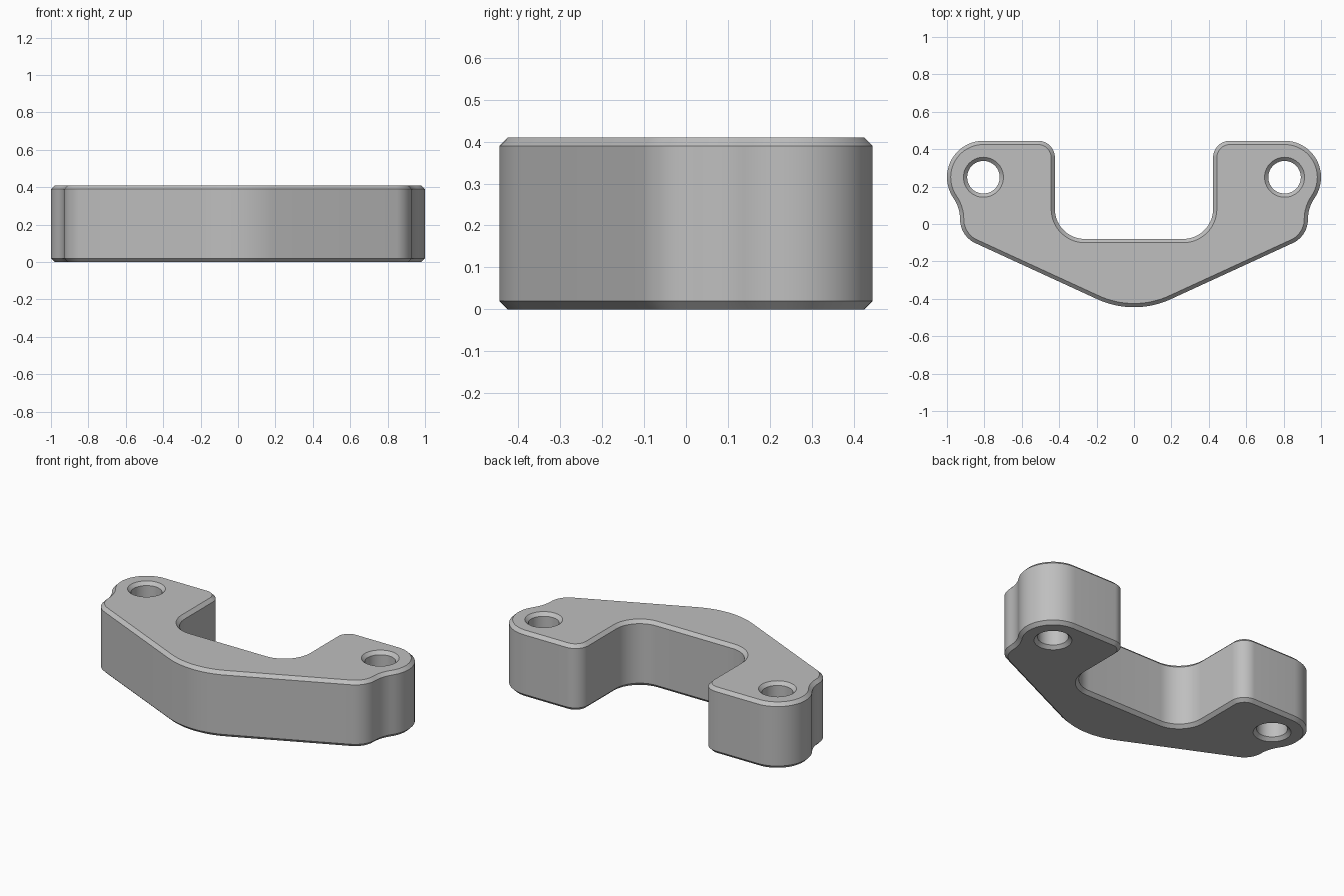
import bpy
import bmesh
from math import radians, cos, sin, atan2, degrees, hypot

cube = bpy.data.objects.get("Cube")
if cube:
    bpy.data.objects.remove(cube, do_unlink=True)

HEIGHT, CHAMFER = 0.41, 0.02
LOBE_X, LOBE_Y, LOBE_R = 0.805, 0.25, 0.195
HOLE_R = 0.107
WAIST_X, WAIST_Y, WAIST_R = 1.13, 0.025, 0.2
WAIST_ANGLE = degrees(atan2(LOBE_Y - WAIST_Y, LOBE_X - WAIST_X))

# Half outline as tangent arcs: centre x, y, radius, start, end, convex
ARCS = [
    (0, 0.025, 0.47, -90, -65, True),                              # nose
    (0.79, 0.025, 0.14, -65, 0, True),                             # shoulder
    (WAIST_X, WAIST_Y, WAIST_R, 180, WAIST_ANGLE, False),          # waist
    (LOBE_X, LOBE_Y, LOBE_R, WAIST_ANGLE - 180, 90, True),         # lobe
    (0.513, 0.355, 0.09, 90, 180, True),                           # arm corner
    (0.263, 0.08, 0.16, 0, -90, False),                            # notch fillet
]


def arc(cx, cy, r, start, end, steps):
    angles = [radians(start + (end - start) * i / steps) for i in range(steps + 1)]
    return [(cx + r * cos(a), cy + r * sin(a)) for a in angles]


def outline(inset):
    """Full mirrored outline, moved inwards by inset."""
    half = []
    for cx, cy, r, start, end, convex in ARCS:
        steps = max(8, round(abs(end - start) / 6))
        for p in arc(cx, cy, r - inset if convex else r + inset, start, end, steps):
            if not half or hypot(p[0] - half[-1][0], p[1] - half[-1][1]) > 0.003:
                half.append(p)
    return half + [(-x, y) for x, y in reversed(half[1:])]


def hole(side, inset):
    """Bolt hole circle, widened at the faces by its chamfer."""
    return arc(side * LOBE_X, LOBE_Y, HOLE_R - CHAMFER + inset, 0, 360, 40)[:-1]


def add_wall(bm, shape):
    """Chamfered wall; returns its bottom and top edge loops."""
    levels = [(0, CHAMFER), (CHAMFER, 0), (HEIGHT - CHAMFER, 0), (HEIGHT, CHAMFER)]
    rings = [[bm.verts.new((x, y, z)) for x, y in shape(inset)] for z, inset in levels]
    n = len(rings[0])
    for low, high in zip(rings, rings[1:]):
        for i in range(n):
            j = (i + 1) % n
            bm.faces.new((low[i], low[j], high[j], high[i]))
    return [[bm.edges.get((ring[i], ring[(i + 1) % n])) for i in range(n)]
            for ring in (rings[0], rings[-1])]


# Bracket body with two through holes
bm = bmesh.new()
walls = [add_wall(bm, outline)]
for side in (-1, 1):
    walls.append(add_wall(bm, lambda inset, s=side: hole(s, inset)))
for level in (0, 1):
    edges = [e for wall in walls for e in wall[level]]
    bmesh.ops.triangle_fill(bm, edges=edges, use_beauty=True,
                            normal=(0, 0, 1 if level else -1))
bmesh.ops.recalc_face_normals(bm, faces=bm.faces[:])
mesh = bpy.data.meshes.new("bracket_body")
bm.to_mesh(mesh)
bm.free()
body = bpy.data.objects.new("bracket_body", mesh)
bpy.context.collection.objects.link(body)

# Plain grey
grey = bpy.data.materials.new("plain_grey")
grey.use_nodes = True
colour = (0.52, 0.52, 0.52, 1)
grey.diffuse_color = colour
grey.node_tree.nodes["Principled BSDF"].inputs["Base Color"].default_value = colour
mesh.materials.append(grey)

# Smooth curved walls, crisp chamfers
bpy.ops.object.select_all(action="DESELECT")
body.select_set(True)
bpy.context.view_layer.objects.active = body
bpy.ops.object.shade_smooth_by_angle(angle=radians(30))
